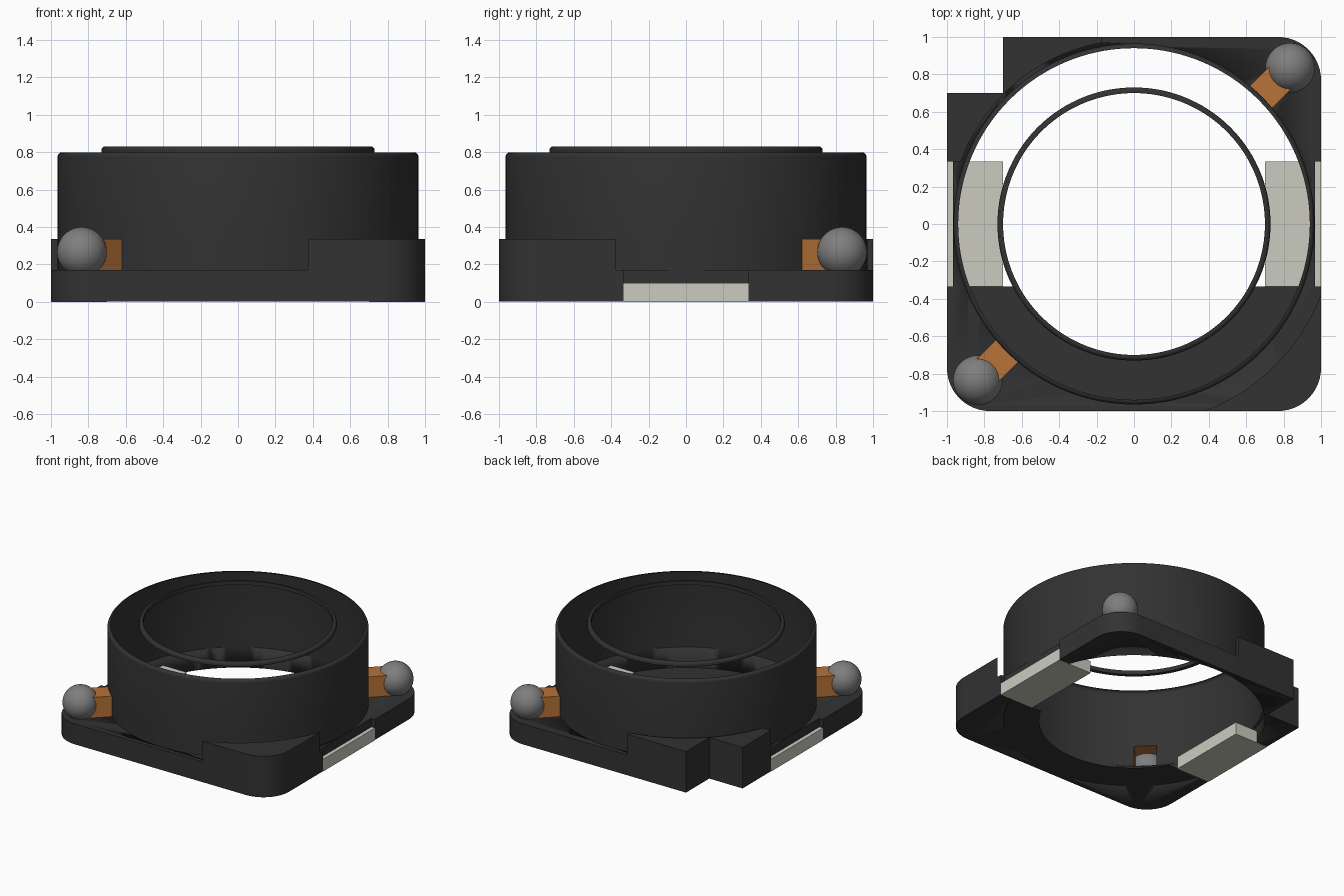
import bpy, bmesh, math
from mathutils import Matrix, Vector

if "Cube" in bpy.data.objects:
    bpy.data.objects.remove(bpy.data.objects["Cube"], do_unlink=True)


def material(name, rgb, rough=0.6):
    m = bpy.data.materials.new(name)
    m.use_nodes = True
    m.diffuse_color = (*rgb, 1)
    bsdf = m.node_tree.nodes["Principled BSDF"]
    bsdf.inputs["Base Color"].default_value = (*rgb, 1)
    bsdf.inputs["Roughness"].default_value = rough
    return m


BLACK = material("ferrite black", (0.032, 0.032, 0.032))
COPPER = material("copper", (0.479, 0.171, 0.04))
SOLDER = material("solder grey", (0.21, 0.21, 0.21))
PAD = material("tin pad", (0.6, 0.6, 0.52))


def finish(name, bm, mat, recalc=True):
    if recalc:
        bmesh.ops.recalc_face_normals(bm, faces=bm.faces)
    mesh = bpy.data.meshes.new(name)
    bm.to_mesh(mesh)
    bm.free()
    mesh.materials.append(mat)
    ob = bpy.data.objects.new(name, mesh)
    bpy.context.collection.objects.link(ob)
    bpy.ops.object.select_all(action='DESELECT')
    ob.select_set(True)
    bpy.context.view_layer.objects.active = ob
    bpy.ops.object.shade_smooth_by_angle(angle=math.radians(35))
    return ob


def arc(cx, cy, r, a0, a1, n):
    """Points along an arc, angles in degrees."""
    return [(cx + r * math.cos(math.radians(a0 + (a1 - a0) * i / n)),
             cy + r * math.sin(math.radians(a0 + (a1 - a0) * i / n))) for i in range(n + 1)]


def prism(name, outline, z0, z1, mat):
    bm = bmesh.new()
    face = bm.faces.new([bm.verts.new((x, y, z0)) for x, y in outline])
    ext = bmesh.ops.extrude_face_region(bm, geom=[face], use_keep_orig=True)
    top = [g for g in ext["geom"] if isinstance(g, bmesh.types.BMVert)]
    bmesh.ops.translate(bm, verts=top, vec=(0, 0, z1 - z0))
    return finish(name, bm, mat)


def lathe(name, profile, mat, closed=False, skip=lambda a, row: False, n=144):
    """Revolve an (r, z) profile about z, leaving out the skipped faces."""
    bm = bmesh.new()
    rings = [[bm.verts.new((r * math.cos(math.tau * i / n), r * math.sin(math.tau * i / n), z))
              for i in range(n)] for r, z in profile]
    for row in range(len(rings) if closed else len(rings) - 1):
        lo, hi = rings[row], rings[(row + 1) % len(rings)]
        for i in range(n):
            if not skip(360 * (i + 0.5) / n, row):
                j = (i + 1) % n
                bm.faces.new((lo[i], lo[j], hi[j], hi[i]))
    return finish(name, bm, mat, recalc=closed)


R = 0.965      # shell radius
STEP = 0.17    # base top
BLOCK = 0.337  # raised corner top
C = 0.23       # corner rounding
Z0 = 0.003

# Base frame: rounded square, one notched corner, side recesses over the pads
outline = (arc(-1 + C, -1 + C, C, 180, 270, 12) + arc(1 - C, -1 + C, C, 270, 360, 12)
           + [(1, -.335), (.968, -.335), (.968, .335), (1, .335)]
           + arc(1 - C, 1 - C, C, 0, 90, 12)
           + [(-.7, 1), (-.7, .7), (-1, .7), (-1, .335), (-.968, .335), (-.968, -.335), (-1, -.335)])
base = prism("base_frame", outline, Z0, STEP, BLACK)
cutter = prism("base_hole_cutter", arc(0, 0, R, 0, 357.5, 143), -0.2, 0.5, BLACK)
cutter.hide_render = True
cutter.hide_viewport = True
hole = base.modifiers.new("hole", 'BOOLEAN')
hole.operation = 'DIFFERENCE'
hole.solver = 'EXACT'
hole.object = cutter
bpy.context.view_layer.objects.active = base
bpy.ops.object.modifier_apply(modifier="hole")
bpy.data.objects.remove(cutter, do_unlink=True)

# Front floor: partial annulus inside the frame
bm = bmesh.new()
rows = []
for r in (0.70, R):
    t = math.degrees(math.asin(0.335 / r))
    rows.append([bm.verts.new((x, y, Z0)) for x, y in arc(0, 0, r, 180 + t, 360 - t, 64)])
for i in range(64):
    bm.faces.new((rows[0][i], rows[1][i], rows[1][i + 1], rows[0][i + 1]))
finish("front_floor", bm, BLACK)

# Raised corner blocks
rf = 1.068
t = math.degrees(math.asin(0.375 / rf))
u = math.degrees(math.acos(0.375 / rf))
prism("front_left_block", arc(1 - C, -1 + C, C, 270, 360, 12)
      + arc(0, 0, rf, -t, -u, 20), STEP, BLOCK, BLACK)
rb = 0.984
prism("back_right_block", [(-.17, 1), (-.7, 1), (-.7, .7), (-1, .7), (-1, .335)]
      + arc(0, 0, rb, 180 - math.degrees(math.asin(.335 / rb)),
            90 + math.degrees(math.asin(.17 / rb)), 24), STEP, BLOCK, BLACK)

# Shell: open tube with rounded top edge and two openings for the wire ends
fillet = arc(R - .025, .80 - .025, .025, 0, 90, 5)
lathe("shell", [(R, STEP), (R, BLOCK)] + fillet, BLACK,
      skip=lambda a, row: row == 0 and abs(a % 180 - 45) < 5)

# Lip ring at the top of the bore
lathe("lip_ring", [(.70, .80), (.73, .80)] + arc(.71, .812, .02, 0, 90, 5) + [(.70, .832)],
      BLACK, closed=True)

# Solder pads and wire ends, one pair on each side
for side, label in ((1, "left"), (-1, "right")):
    xs = sorted((side * 0.70, side * 1.0))
    prism(label + "_pad", [(xs[0], -.335), (xs[1], -.335), (xs[1], .335), (xs[0], .335)],
          0, 0.10, PAD)

    # Wire end: box with its inner end left open
    bm = bmesh.new()
    bmesh.ops.create_cube(bm, size=1)
    inner = [f for f in bm.faces if f.normal.x < -0.9]
    bmesh.ops.delete(bm, geom=inner, context='FACES_ONLY')
    bmesh.ops.scale(bm, verts=bm.verts, vec=(0.19, 0.168, BLOCK - STEP))
    turn = Matrix.Rotation(math.radians(45 if side > 0 else 225), 4, 'Z')
    bmesh.ops.transform(bm, verts=bm.verts,
                        matrix=turn @ Matrix.Translation((1.053, 0, (BLOCK + STEP) / 2)))
    finish(label + "_wire_end", bm, COPPER, recalc=False)

    # Solder ball
    bm = bmesh.new()
    bmesh.ops.create_uvsphere(bm, u_segments=40, v_segments=24, radius=0.133)
    bmesh.ops.translate(bm, verts=bm.verts, vec=Vector((side * .835, side * .835, .267)))
    finish(label + "_solder_ball", bm, SOLDER)
